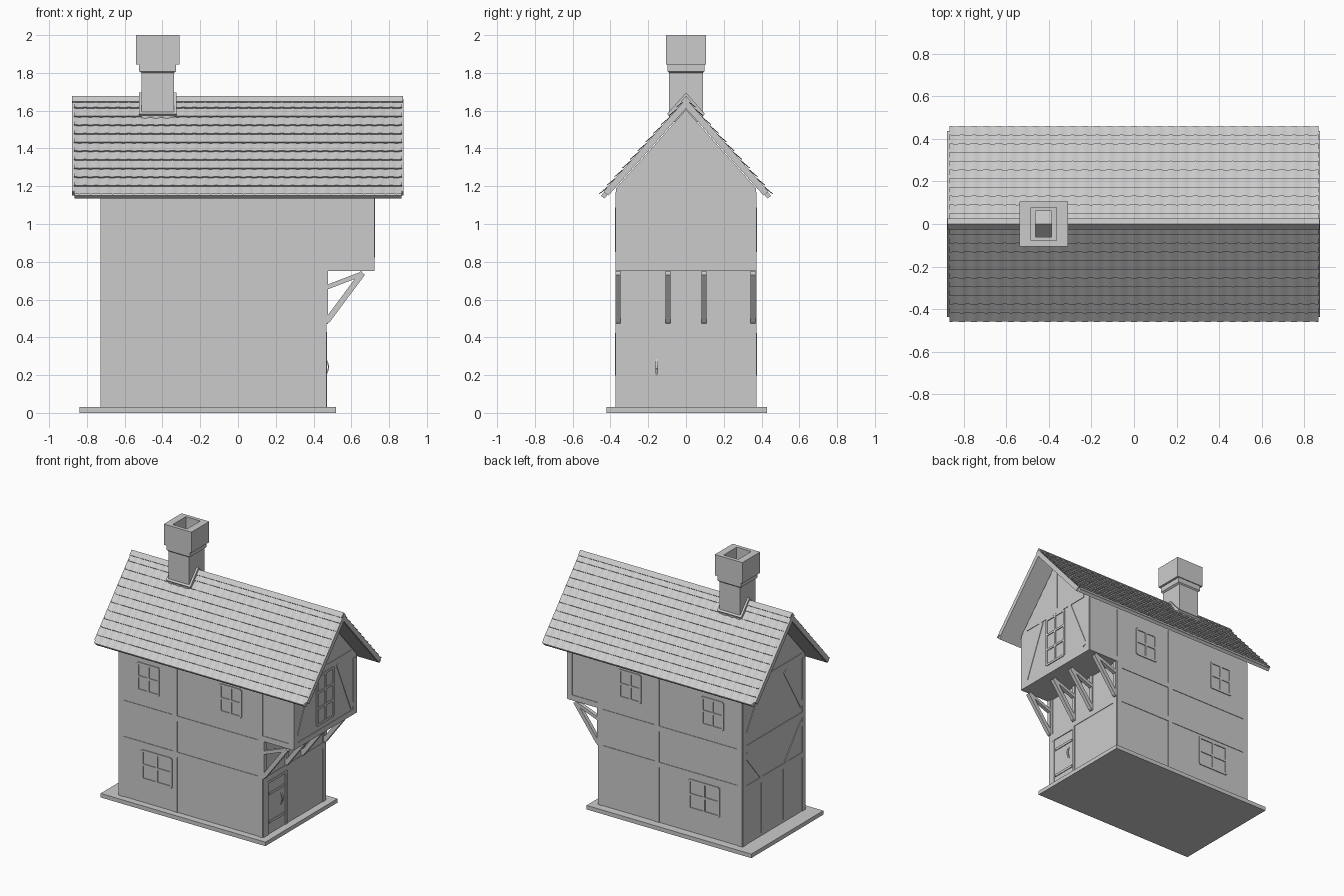
import bpy, bmesh, math
from mathutils import Vector as V

if "Cube" in bpy.data.objects:
    bpy.data.objects.remove(bpy.data.objects["Cube"])

APEX, EAVE_Y, EAVE_Z = 1.655, 0.45, 1.15
SLOPE = (APEX - EAVE_Z) / EAVE_Y
LEN = math.hypot(EAVE_Y, APEX - EAVE_Z)
DOWN = V((0, EAVE_Y, EAVE_Z - APEX)) / LEN
OUT = V((0, -DOWN.z, DOWN.y))


def finish(name, bm, smooth=False):
    bmesh.ops.recalc_face_normals(bm, faces=bm.faces)
    me = bpy.data.meshes.new(name)
    bm.to_mesh(me)
    bm.free()
    ob = bpy.data.objects.new(name, me)
    bpy.context.collection.objects.link(ob)
    if smooth:
        for p in me.polygons:
            p.use_smooth = True
        me.set_sharp_from_angle(angle=math.radians(35))
    return ob


def prism(bm, pts, shift):
    """Extrude a closed outline along a vector."""
    face = bm.faces.new([bm.verts.new(p) for p in pts])
    ext = bmesh.ops.extrude_face_region(bm, geom=[face])
    bmesh.ops.translate(bm, vec=shift, verts=[v for v in ext["geom"] if isinstance(v, bmesh.types.BMVert)])


def beam(bm, a, b, n, w, d):
    """Bar from a to b, width w along the wall, depth d along normal n."""
    a, b, n = V(a), V(b), V(n)
    s = (b - a).cross(n).normalized() * w / 2
    prism(bm, [a - s, a + s, b + s, b - s], n * d)


def chevron(bm, x0, x1, y, top, thick):
    """Inverted V following the roof slope."""
    a, e = V((x0, 0, top)), V((x0, y, top - y * SLOPE))
    drop = V((0, 0, thick / OUT.z))
    ei = e - OUT * thick
    flip = lambda p: V((p.x, -p.y, p.z))
    prism(bm, [a, e, ei, a - drop, flip(ei), flip(e)], V((x1 - x0, 0, 0)))


# Base plate
bm = bmesh.new()
prism(bm, [(-.84, -.42, 0), (.52, -.42, 0), (.52, .43, 0), (-.84, .43, 0)], V((0, 0, .03)))
finish("base_plate", bm)

# Walls with overhanging upper floor, cut to the gable slope
bm = bmesh.new()
prism(bm, [(-.725, -.37, .03), (.465, -.37, .03), (.465, -.37, .75), (.718, -.37, .75),
           (.718, -.37, 1.7), (-.725, -.37, 1.7)], V((0, .74, 0)))
for s in (-1, 1):
    cut = bmesh.ops.bisect_plane(bm, geom=bm.verts[:] + bm.edges[:] + bm.faces[:], clear_outer=True,
                                 plane_co=(0, 0, 1.605), plane_no=(0, s * OUT.y, OUT.z))
    bmesh.ops.holes_fill(bm, edges=[e for e in bm.edges if e.is_boundary], sides=0)
finish("walls", bm)

# Timber frame; each wall maps (u, z) to a point and has an outward normal
P = .004
WALLS = {
    "front": (lambda u, z: (u, -.37, z), (0, -1, 0)),
    "back": (lambda u, z: (u, .37, z), (0, 1, 0)),
    "left": (lambda u, z: (-.725, u, z), (-1, 0, 0)),
    "right_low": (lambda u, z: (.465, u, z), (1, 0, 0)),
    "right_high": (lambda u, z: (.718, u, z), (1, 0, 0)),
}


def bars(bm, wall, segs, w=.04, d=P):
    f, n = WALLS[wall]
    for u0, z0, u1, z1 in segs:
        beam(bm, f(u0, z0), f(u1, z1), n, w, d)


def window(bm, wall, u, z, w, h, cols=2, rows=2):
    v = [u - w / 2 + w * i / cols for i in range(cols + 1)]
    r = [z - h / 2 + h * i / rows for i in range(rows + 1)]
    bars(bm, wall, [(x, r[0], x, r[-1]) for x in v] + [(v[0], y, v[-1], y) for y in r], .016, .006)


bm = bmesh.new()
for wall, post in (("front", -.26), ("back", -.02)):
    bars(bm, wall, [(-.725, .46, .465, .46), (-.725, .73, .465, .73), (.465, .77, .718, .77),
                    (-.705, .03, -.705, 1.17), (.445, .03, .445, 1.17), (.698, .75, .698, 1.17),
                    (post, .03, post, 1.17)])
for s in (-1, 1):
    bars(bm, "left", [(s * .35, .03, s * .35, 1.17), (s * .33, .82, s * .13, 1.15),
                      (s * .33, .7, s * .14, .47), (s * .13, .05, s * .13, .44)])
    bars(bm, "right_high", [(s * .35, .75, s * .35, 1.17), (s * .32, .81, s * .15, 1.2)])
    bars(bm, "right_low", [(s * .35, .03, s * .35, .75)])
bars(bm, "left", [(-.37, .45, .37, .45), (-.37, .75, .37, .75), (-.33, 1.19, .33, 1.19)])
bars(bm, "right_high", [(-.37, .77, .37, .77), (-.31, 1.22, .31, 1.22), (0, 1.24, 0, 1.56)])
bars(bm, "right_low", [(-.37, .45, .37, .45)])
finish("timber_frame", bm)

# Windows
bm = bmesh.new()
for wall in ("front", "back"):
    window(bm, wall, -.48, .96, .17, .2)
    window(bm, wall, .2, .98, .17, .2)
    window(bm, wall, -.41, .31, .24, .21)
window(bm, "right_high", 0, 1.01, .19, .36, 2, 3)
finish("window_frames", bm)

# Door with frame and handle
bm = bmesh.new()
bars(bm, "right_low", [(-.32, .03, -.32, .42), (-.1, .03, -.1, .42), (-.33, .42, -.09, .42),
                       (-.3, .12, -.12, .12), (-.3, .33, -.12, .33)], .018, .006)
finish("door_frame", bm)
bm = bmesh.new()
grip = [V((.465 + .014 * math.sin(math.pi * i / 5), -.155, .2 + .085 * i / 5)) for i in range(6)]
for a, b in zip(grip, grip[1:]):
    beam(bm, a - V((0, .007, 0)), b - V((0, .007, 0)), (0, 1, 0), .006, .014)
finish("door_handle", bm)

# Overhang brackets
bm = bmesh.new()
for y in (-.36, -.095, .095, .355):
    for a, b, w in (((.471, .47), (.471, .75), .012), ((.47, .485), (.66, .74), .03), ((.47, .665), (.66, .738), .024)):
        beam(bm, (a[0], y - .014, a[1]), (b[0], y - .014, b[1]), (0, 1, 0), w, .028)
finish("overhang_brackets", bm)

# Roof deck, end boards and ridge
bm = bmesh.new()
chevron(bm, -.865, .865, EAVE_Y, APEX, .023)
finish("roof_deck", bm)
bm = bmesh.new()
chevron(bm, -.88, -.863, .437, APEX + .008, .034)
chevron(bm, .858, .875, .437, APEX + .008, .034)
finish("roof_end_boards", bm)
bm = bmesh.new()
chevron(bm, -.878, .873, .026, 1.678, .016)
finish("roof_ridge", bm)

# Wavy tile courses, stepped down each slope
ROWS, COLS, SUB = 11, 30, 6
bm = bmesh.new()
for s in (-1, 1):
    prev = None
    for k in range(2 * ROWS):
        row, low = divmod(k, 2)
        dist = LEN * (row + low) / ROWS
        line = []
        for i in range(COLS * SUB + 1):
            h = (.013 if low else .004) + .002 * math.cos(2 * math.pi * i / SUB)
            p = V((-.868 + 1.736 * i / (COLS * SUB), 0, APEX)) + DOWN * dist + OUT * h
            line.append(bm.verts.new((p.x, s * max(p.y, 0), p.z)))
        if prev:
            for i in range(COLS * SUB):
                bm.faces.new((prev[i], prev[i + 1], line[i + 1], line[i]))
        prev = line
finish("roof_tiles", bm, smooth=True)

# Chimney: rectangular rings up the outside and down the flue
bm = bmesh.new()
prev = None
for hx, hy, z in ((.085, .09, 1.54), (.085, .09, 1.8), (.098, .098, 1.808), (.098, .098, 1.845),
                  (.114, .105, 1.845), (.114, .105, 2), (.06, .077, 2), (.06, .077, 1.86),
                  (.038, .06, 1.86), (.038, .06, 1.6)):
    ring = [bm.verts.new((-.425 + sx * hx, sy * hy, z)) for sx, sy in ((-1, -1), (1, -1), (1, 1), (-1, 1))]
    if prev:
        for i in range(4):
            j = (i + 1) % 4
            bm.faces.new((prev[i], prev[j], ring[j], ring[i]))
    prev = ring
finish("chimney", bm)
bm = bmesh.new()
chevron(bm, -.525, -.325, .1, 1.695, .03)
finish("chimney_flashing", bm)
